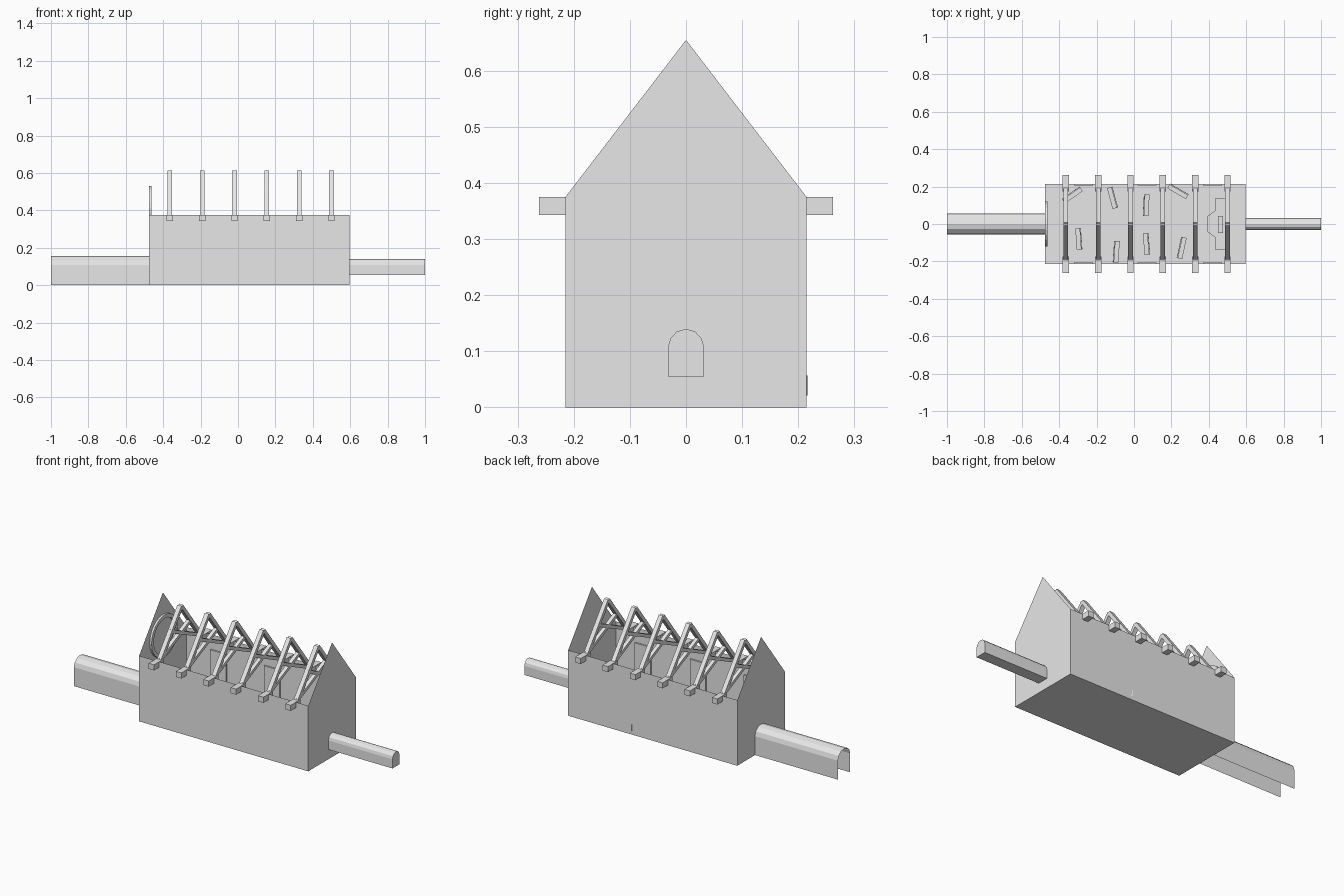
import bpy, bmesh, math
from mathutils import Vector, Matrix

if "Cube" in bpy.data.objects:
    bpy.data.objects.remove(bpy.data.objects["Cube"], do_unlink=True)

stone = bpy.data.materials.new("plain_grey")
stone.use_nodes = True
stone.diffuse_color = (0.8, 0.8, 0.8, 1)
stone.node_tree.nodes["Principled BSDF"].inputs["Base Color"].default_value = (0.8, 0.8, 0.8, 1)

X0, X1, HALF, EAVE, RIDGE = -0.475, 0.595, 0.215, 0.375, 0.655


def finish(name, bm):
    bmesh.ops.remove_doubles(bm, verts=bm.verts, dist=1e-5)
    bmesh.ops.recalc_face_normals(bm, faces=bm.faces)
    mesh = bpy.data.meshes.new(name)
    bm.to_mesh(mesh)
    bm.free()
    mesh.materials.append(stone)
    obj = bpy.data.objects.new(name, mesh)
    bpy.context.collection.objects.link(obj)
    return obj


def face(bm, points):
    return bm.faces.new([bm.verts.new(p) for p in points])


def add_box(bm, centre, size, turn=None):
    m = Matrix.Translation(centre) @ (turn or Matrix()) @ Matrix.Diagonal((*size, 1))
    bmesh.ops.create_cube(bm, size=1, matrix=m)


def add_bar(bm, x, a, b, width, thick):
    """Bar in a plane of constant x between two (y, z) points."""
    a, b = Vector((x, *a)), Vector((x, *b))
    d = b - a
    turn = Matrix.Rotation(math.atan2(d.z, d.y), 4, 'X')
    add_box(bm, (a + b) / 2, (width, d.length, thick), turn)


def arch(half, bottom, spring, top, steps=6):
    """Arched outline as (y, z) points, from one foot to the other."""
    pts = [(half, bottom)]
    for i in range(steps + 1):
        t = math.pi * i / steps
        pts.append((half * math.cos(t), spring + (top - spring) * math.sin(t)))
    return pts + [(-half, bottom)]


# Hall shell: floor, side walls and gables, open at the roof
big_arch = arch(0.055, 0.0, 0.108, 0.157)
small_arch = arch(0.032, 0.055, 0.107, 0.14)
gable = [(-HALF, 0), (-HALF, EAVE), (0, RIDGE), (HALF, EAVE), (HALF, 0)]
bm = bmesh.new()
face(bm, [(X0, -HALF, 0), (X1, -HALF, 0), (X1, HALF, 0), (X0, HALF, 0)])
for y in (-HALF, HALF):
    face(bm, [(X0, y, 0), (X1, y, 0), (X1, y, EAVE), (X0, y, EAVE)])
face(bm, [(X1, y, z) for y, z in gable])
face(bm, [(X0, y, z) for y, z in gable + big_arch])
finish("hall_walls", bm)


# Arched passages at both ends
def passage(name, outline, xa, xb, closed):
    bm = bmesh.new()
    pairs = list(zip(outline, outline[1:]))
    if closed:
        pairs.append((outline[-1], outline[0]))
        face(bm, [(xb, *p) for p in outline])
    for p, q in pairs:
        face(bm, [(xa, *p), (xb, *p), (xb, *q), (xa, *q)])
    finish(name, bm)


passage("large_passage", big_arch, X0, -1.0, False)
passage("small_passage", small_arch, X1, 1.0, True)

# Roof trusses: rafters, crossing braces and short hammer beams
for i in range(6):
    x = -0.365 + 0.173 * i
    bm = bmesh.new()
    for s in (-1, 1):
        add_bar(bm, x, (s * 0.184, 0.369), (0, 0.608), 0.025, 0.02)
        add_bar(bm, x, (-s * 0.185, 0.372), (s * 0.094, 0.5), 0.021, 0.018)
        add_box(bm, (x, s * 0.218, 0.359), (0.034, 0.088, 0.032))
    finish("roof_truss_%d" % (i + 1), bm)

# Round frame on the left gable
bm = bmesh.new()
SEG = 24
for i in range(SEG):
    ring = []
    for k in (i, i + 1):
        a = 2 * math.pi * k / SEG
        ring.append([(x, r * math.cos(a), 0.41 + r * math.sin(a))
                     for x, r in ((X0, 0.12), (X0 + 0.012, 0.12),
                                  (X0 + 0.012, 0.1), (X0, 0.1))])
    for j in range(4):
        n = (j + 1) % 4
        face(bm, [ring[0][j], ring[0][n], ring[1][n], ring[1][j]])
finish("round_frame", bm)

# Wall panels in every other bay
bm = bmesh.new()
for x in (-0.27, 0.07, 0.42):
    for s in (-1, 1):
        add_box(bm, (x, s * 0.21, 0.2), (0.1, 0.009, 0.18))
finish("wall_panels", bm)

# Scattered benches: x, y, angle
benches = [(-0.33, 0.155, 35), (-0.115, 0.14, -75), (0.065, 0.1, 87), (0.235, 0.175, -30),
           (-0.295, -0.08, -86), (-0.095, -0.148, 86), (0.067, -0.107, -85), (0.255, -0.128, 78)]
for i, (x, y, deg) in enumerate(benches):
    bm = bmesh.new()
    add_box(bm, (0, 0, 0.025), (0.115, 0.03, 0.008))
    add_box(bm, (0, 0.011, 0.042), (0.115, 0.007, 0.03))
    for s in (-1, 1):
        add_box(bm, (s * 0.05, 0, 0.011), (0.008, 0.026, 0.022))
    bm.transform(Matrix.Translation((x, y, 0)) @ Matrix.Rotation(math.radians(deg), 4, 'Z'))
    finish("bench_%d" % (i + 1), bm)

# Stepped platform with altar
bm = bmesh.new()
half = [(0.49, 0.137), (0.432, 0.137), (0.432, 0.07), (0.39, 0.04)]
outline = half + [(x, -y) for x, y in reversed(half)]
base = face(bm, [(x, y, 0) for x, y in outline])
up = bmesh.ops.extrude_face_region(bm, geom=[base])
bmesh.ops.translate(bm, vec=(0, 0, 0.03),
                    verts=[g for g in up["geom"] if isinstance(g, bmesh.types.BMVert)])
finish("platform", bm)
bm = bmesh.new()
add_box(bm, (0.462, -0.003, 0.055), (0.026, 0.09, 0.05))
finish("altar", bm)
